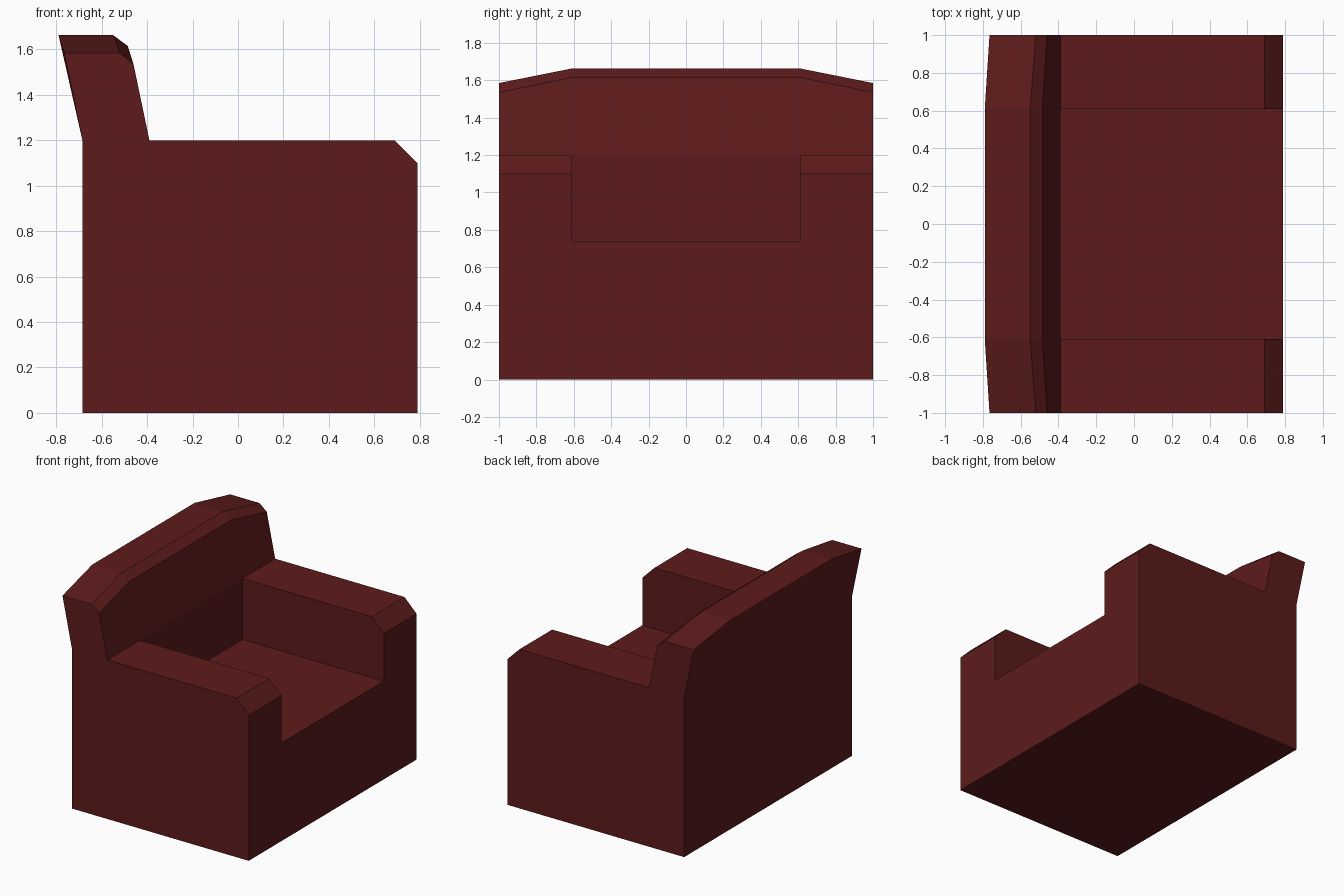
import bpy, bmesh

if "Cube" in bpy.data.objects:
    bpy.data.objects.remove(bpy.data.objects["Cube"])

# Side profiles (x, z). The backrest crown is lower at the outer ends.
base = [(-0.685, 0), (0.79, 0), (0.79, 0.74)]
arm = [(0.79, 1.1), (0.69, 1.2), (-0.39, 1.2)]
seat = [(-0.39, 0.74), (-0.39, 1.2)]
crown_end = [(-0.46, 1.535), (-0.52, 1.585), (-0.765, 1.585)]
crown_mid = [(-0.485, 1.615), (-0.55, 1.663), (-0.79, 1.663)]
back_foot = [(-0.685, 1.2)]

end_profile = base + arm + crown_end + back_foot
arm_profile = base + arm + crown_mid + back_foot
seat_profile = base + seat + crown_mid + back_foot

bm = bmesh.new()


def face(points):
    bm.faces.new([bm.verts.new(p) for p in points])


def loft(profile_a, ya, profile_b, yb):
    """Join two matching profiles with one quad per edge."""
    n = len(profile_a)
    for i in range(n):
        j = (i + 1) % n
        (ax, az), (bx, bz) = profile_a[i], profile_a[j]
        (cx, cz), (dx, dz) = profile_b[j], profile_b[i]
        face([(ax, ya, az), (bx, ya, bz), (cx, yb, cz), (dx, yb, dz)])


# Both sides: arm strip, outer end, inner arm wall
for s in (-1, 1):
    loft(end_profile, s, arm_profile, s * 0.61)
    face([(x, s, z) for x, z in end_profile])
    face([(x, s * 0.61, z) for x, z in [base[2]] + arm + [seat[0]]])

# Middle: seat and backrest
loft(seat_profile, -0.61, seat_profile, 0.61)

bmesh.ops.remove_doubles(bm, verts=bm.verts, dist=0.0005)
bmesh.ops.recalc_face_normals(bm, faces=bm.faces)

mesh = bpy.data.meshes.new("armchair")
bm.to_mesh(mesh)
bm.free()
chair = bpy.data.objects.new("armchair", mesh)
bpy.context.collection.objects.link(chair)

# Dark red upholstery
red = bpy.data.materials.new("dark_red_upholstery")
red.diffuse_color = (0.11, 0.011, 0.011, 1)
red.use_nodes = True
red.node_tree.nodes["Principled BSDF"].inputs["Base Color"].default_value = red.diffuse_color
mesh.materials.append(red)
